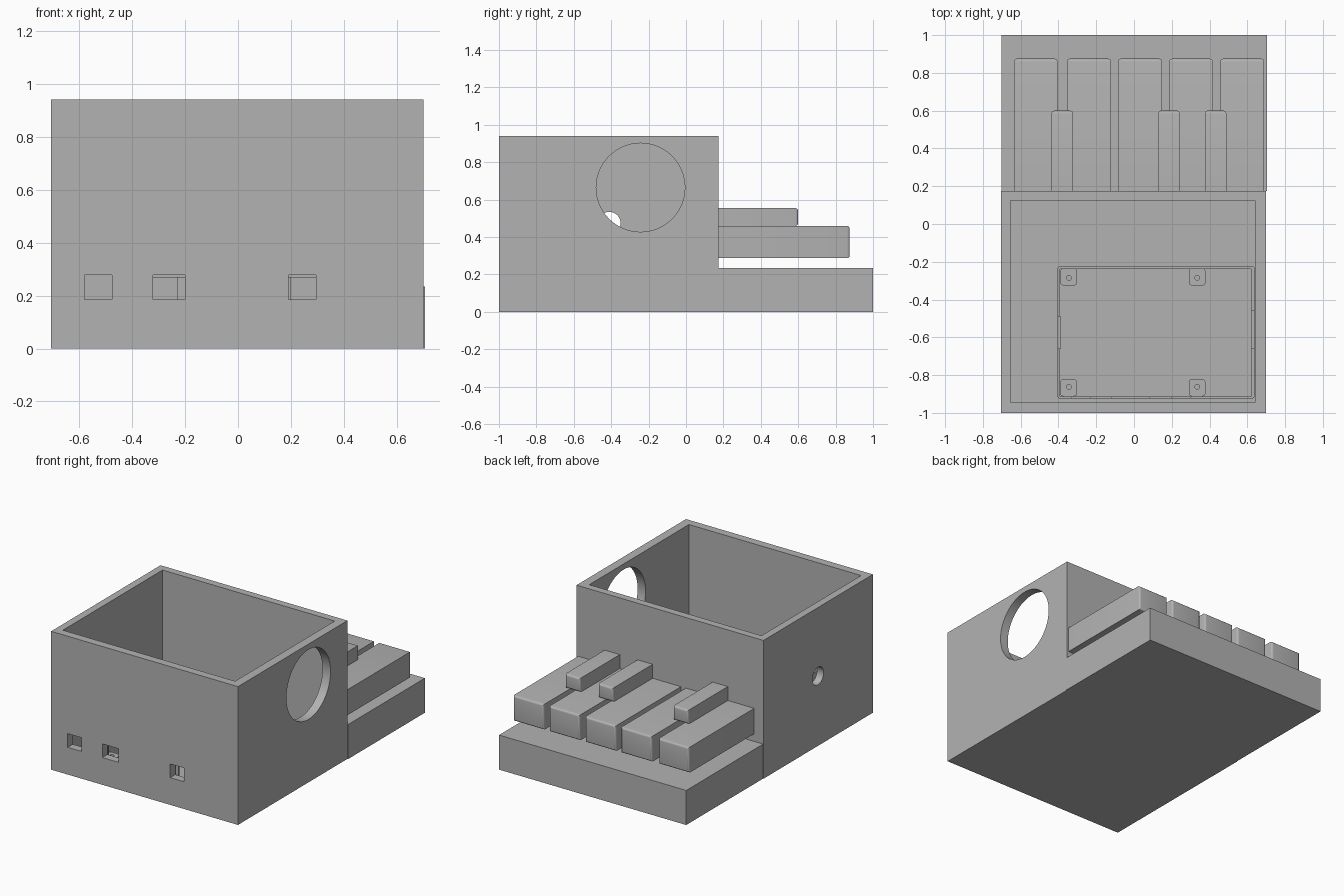
import bpy, bmesh
from math import pi
from mathutils import Matrix, Vector

cube = bpy.data.objects.get("Cube")
if cube:
    bpy.data.objects.remove(cube, do_unlink=True)

grey = bpy.data.materials.new("plain grey")
grey.use_nodes = True
colour = (0.45, 0.45, 0.45, 1)
grey.diffuse_color = colour
grey.node_tree.nodes["Principled BSDF"].inputs["Base Color"].default_value = colour


def add_object(name, bm):
    mesh = bpy.data.meshes.new(name)
    bm.to_mesh(mesh)
    bm.free()
    mesh.materials.append(grey)
    obj = bpy.data.objects.new(name, mesh)
    bpy.context.collection.objects.link(obj)
    return obj


def box(name, x, y, z, round_edges=None, radius=0.015):
    """Box from three (low, high) ranges; round_edges picks edges to soften."""
    bm = bmesh.new()
    bmesh.ops.create_cube(bm, size=1)
    for v in bm.verts:
        v.co = Vector([r[0] if c < 0 else r[1] for c, r in zip(v.co, (x, y, z))])
    if round_edges:
        edges = [e for e in bm.edges if round_edges(e)]
        bmesh.ops.bevel(bm, geom=edges, offset=radius, segments=4,
                        profile=0.5, affect='EDGES')
    return add_object(name, bm)


def cylinder(name, centre, radius, depth, axis='Z', sides=48):
    bm = bmesh.new()
    turn = Matrix.Rotation(pi / 2, 4, 'Y') if axis == 'X' else Matrix()
    bmesh.ops.create_cone(bm, cap_ends=True, segments=sides, radius1=radius,
                          radius2=radius, depth=depth,
                          matrix=Matrix.Translation(centre) @ turn)
    return add_object(name, bm)


def cut(obj, cutters):
    """Subtract the cutters, then discard them."""
    for cutter in cutters:
        mod = obj.modifiers.new("cut", 'BOOLEAN')
        mod.operation, mod.solver, mod.object = 'DIFFERENCE', 'EXACT', cutter
        cutter.hide_render = True
    bpy.context.view_layer.update()
    result = bpy.data.meshes.new_from_object(
        obj.evaluated_get(bpy.context.evaluated_depsgraph_get()))
    obj.modifiers.clear()
    obj.data = result
    for cutter in cutters:
        bpy.data.objects.remove(cutter, do_unlink=True)


def smooth(obj):
    bpy.ops.object.select_all(action='DESELECT')
    obj.select_set(True)
    bpy.context.view_layer.objects.active = obj
    bpy.ops.object.shade_smooth_by_angle(angle=0.6)


# Open-topped housing with side holes and front sockets
floor = 0.05
housing = box("housing", (-0.705, 0.7), (-1, 0.175), (0, 0.94))
holes = [box("cavity", (-0.655, 0.64), (-0.945, 0.125), (floor, 1.1)),
         cylinder("speaker_hole", (0.68, -0.243, 0.665), 0.237, 0.2, 'X', 64),
         cylinder("cable_hole", (-0.68, -0.41, 0.475), 0.06, 0.2, 'X', 32)]
for left, right in ((-0.58, -0.475), (-0.32, -0.2), (0.19, 0.295)):
    holes.append(box("socket", (left, right), (-1.1, -0.935), (0.185, 0.278)))
cut(housing, holes)
smooth(housing)

# Keyboard base
box("keyboard_base", (-0.702, 0.705), (0.175, 1), (0, 0.235))


# Keys, softened along the top and the free end
def end_edge(y_end):
    return lambda e: all(abs(v.co.y - y_end) < 1e-4 for v in e.verts)


for i, (left, right) in enumerate(((-0.635, -0.405), (-0.355, -0.122), (-0.085, 0.148),
                                   (0.187, 0.417), (0.457, 0.688))):
    key = box(f"long_key_{i + 1}", (left, right), (0.17, 0.875), (0.287, 0.46),
              end_edge(0.875))
    smooth(key)
for i, left in enumerate((-0.437, 0.128, 0.375)):
    key = box(f"short_key_{i + 1}", (left, left + 0.114), (0.17, 0.6), (0.46, 0.555),
              end_edge(0.6))
    smooth(key)


# Circuit board tray with cut-outs for plugs
def upright(e):
    a, b = e.verts
    return abs(a.co.z - b.co.z) > 0.01


tray_top = 0.27
tray = box("board_tray", (-0.405, 0.638), (-0.925, -0.222), (floor, tray_top),
           upright, 0.015)
openings = [box("tray_cavity", (-0.393, 0.62), (-0.912, -0.237), (0.08, 0.4)),
            box("card_slot", (-0.5, -0.39), (-0.66, -0.49), (0.07, 0.4)),
            box("plug_slot", (0.61, 0.7), (-0.66, -0.46), (0.15, 0.4))]
for left, right in ((-0.33, -0.23), (-0.12, 0.08), (0.2, 0.3)):
    openings.append(box("port_slot", (left, right), (-0.95, -0.9), (0.16, 0.4)))
cut(tray, openings)

# Corner mounting pads with screw holes
for i, x in enumerate((-0.345, 0.335)):
    for j, y in enumerate((-0.862, -0.285)):
        side = -1 if j == 0 else 1
        reach = sorted((y + side * 0.05, y - side * 0.04))
        pad = box(f"mounting_pad_{i + 1}_{j + 1}", (x - 0.045, x + 0.043), reach,
                  (0.07, 0.14), upright, 0.015)
        cut(pad, [cylinder("screw_hole", (x, y, 0.13), 0.013, 0.08, 'Z', 16)])
        smooth(pad)
